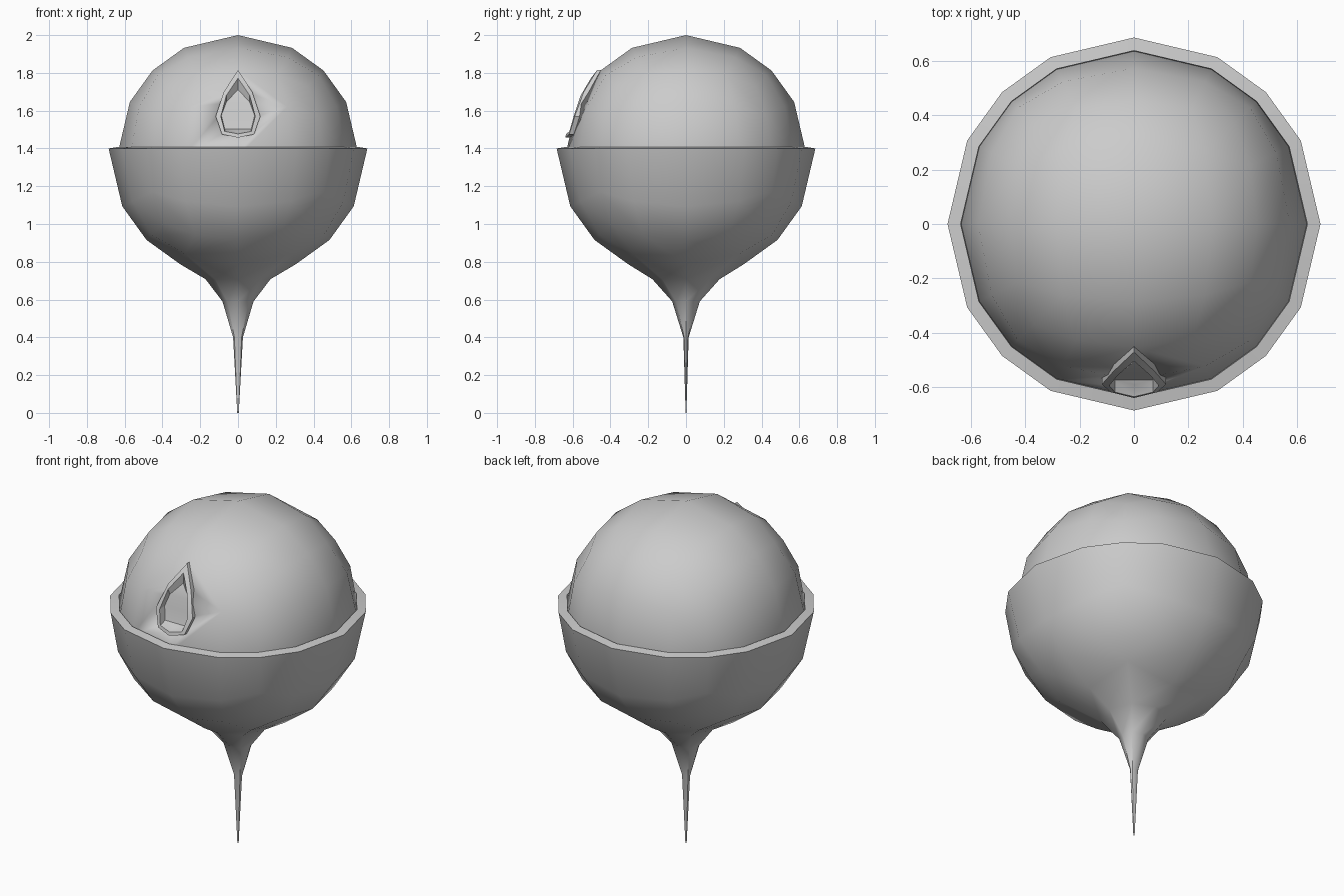
import bpy, bmesh, math
from mathutils import Vector

if "Cube" in bpy.data.objects:
    bpy.data.objects.remove(bpy.data.objects["Cube"])


def finish(bm, name, angle=40):
    bmesh.ops.recalc_face_normals(bm, faces=bm.faces)
    me = bpy.data.meshes.new(name)
    bm.to_mesh(me)
    bm.free()
    ob = bpy.data.objects.new(name, me)
    bpy.context.collection.objects.link(ob)
    bpy.ops.object.select_all(action='DESELECT')
    ob.select_set(True)
    bpy.context.view_layer.objects.active = ob
    bpy.ops.object.shade_smooth_by_angle(angle=math.radians(angle))
    return ob


def quad_sphere(radius, z):
    bm = bmesh.new()
    bmesh.ops.create_cube(bm, size=2)
    bmesh.ops.subdivide_edges(bm, edges=bm.edges[:], cuts=3, use_grid_fill=True)
    for v in bm.verts:
        v.co = v.co.normalized() * radius
        v.co.z += z
    return bm


def extrude_loop(bm, edges, place):
    geom = bmesh.ops.extrude_edge_only(bm, edges=edges)["geom"]
    for v in geom:
        if isinstance(v, bmesh.types.BMVert):
            v.co = place(v.co)
    return [e for e in geom if isinstance(e, bmesh.types.BMEdge)]


# Dome: full faceted ball sitting in the cup
dome = finish(quad_sphere(0.64, 1.36), "dome")

# Cup: lower half of a larger ball
bm = quad_sphere(0.685, 1.4)
bmesh.ops.delete(bm, geom=[v for v in bm.verts if v.co.z > 1.41 or v.co.z < 0.72],
                 context='VERTS')
boundary = [e for e in bm.edges if e.is_boundary]
rim = [e for e in boundary if e.verts[0].co.z > 1.3]
stem = [e for e in boundary if e.verts[0].co.z < 1.0]

# Rim of the cup, turned inwards and down
for r, z in ((0.637, 1.408), (0.63, 1.33)):
    rim = extrude_loop(bm, rim, lambda c: Vector((c.x, c.y, 0)).normalized() * r + Vector((0, 0, z)))


# Tapering spike under the cup
def ring(rx, ry, z):
    def place(c):
        d = Vector((c.x, c.y, 0)).normalized()
        return Vector((d.x * rx, d.y * ry, z))
    return place


for rx, ry, z in ((0.172, 0.178, 0.708), (0.082, 0.073, 0.59),
                  (0.026, 0.014, 0.4), (0.004, 0.002, 0.0)):
    stem = extrude_loop(bm, stem, ring(rx, ry, z))
bmesh.ops.contextual_create(bm, geom=stem)
finish(bm, "cup_and_spike")

# Teardrop window: right half outlines (x, z), mirrored to loops
SECTION = [(1.36, -0.64), (1.646, -0.573), (1.812, -0.4525), (1.933, -0.286)]


def surface_y(x, z):
    for (z0, y0), (z1, y1) in zip(SECTION, SECTION[1:]):
        if z <= z1:
            return y0 + (y1 - y0) * (z - z0) / (z1 - z0) + 0.2 * abs(x)
    return -0.286


def full_loop(half):
    return half + [(-x, z) for x, z in half[-2:0:-1]]


outer = full_loop([(0, 1.815), (0.075, 1.70), (0.118, 1.57), (0.085, 1.475), (0, 1.457)])
inner = full_loop([(0, 1.772), (0.062, 1.68), (0.091, 1.57), (0.07, 1.49), (0, 1.477)])
floor = full_loop([(0, 1.712), (0.062, 1.645), (0.088, 1.575), (0.07, 1.503), (0, 1.487)])

bm = bmesh.new()
loops = [[bm.verts.new((x, surface_y(x, z) + off, z)) for x, z in pts]
         for pts, off in ((outer, 0.03), (outer, -0.022), (inner, -0.022), (floor, 0.02))]
for a, b in zip(loops, loops[1:]):
    for i in range(8):
        j = (i + 1) % 8
        bm.faces.new((a[i], a[j], b[j], b[i]))
f = loops[-1]
for idx in ((0, 1, 7), (1, 2, 6, 7), (2, 3, 5, 6), (3, 4, 5)):
    bm.faces.new([f[i] for i in idx])
finish(bm, "window_frame", 30)

# Cutter that opens the dome behind the window
bm = bmesh.new()
mid = [((a[0] + b[0]) / 2, (a[1] + b[1]) / 2) for a, b in zip(outer, inner)]
front, back = ([bm.verts.new((x, y, z)) for x, z in mid] for y in (-0.8, -0.42))
bm.faces.new(front)
bm.faces.new(back[::-1])
for i in range(8):
    j = (i + 1) % 8
    bm.faces.new((front[i], back[i], back[j], front[j]))
cutter = finish(bm, "window_cutter")
cutter.hide_render = True
cutter.display_type = 'WIRE'
mod = dome.modifiers.new("window_hole", 'BOOLEAN')
mod.operation = 'DIFFERENCE'
mod.solver = 'EXACT'
mod.object = cutter
